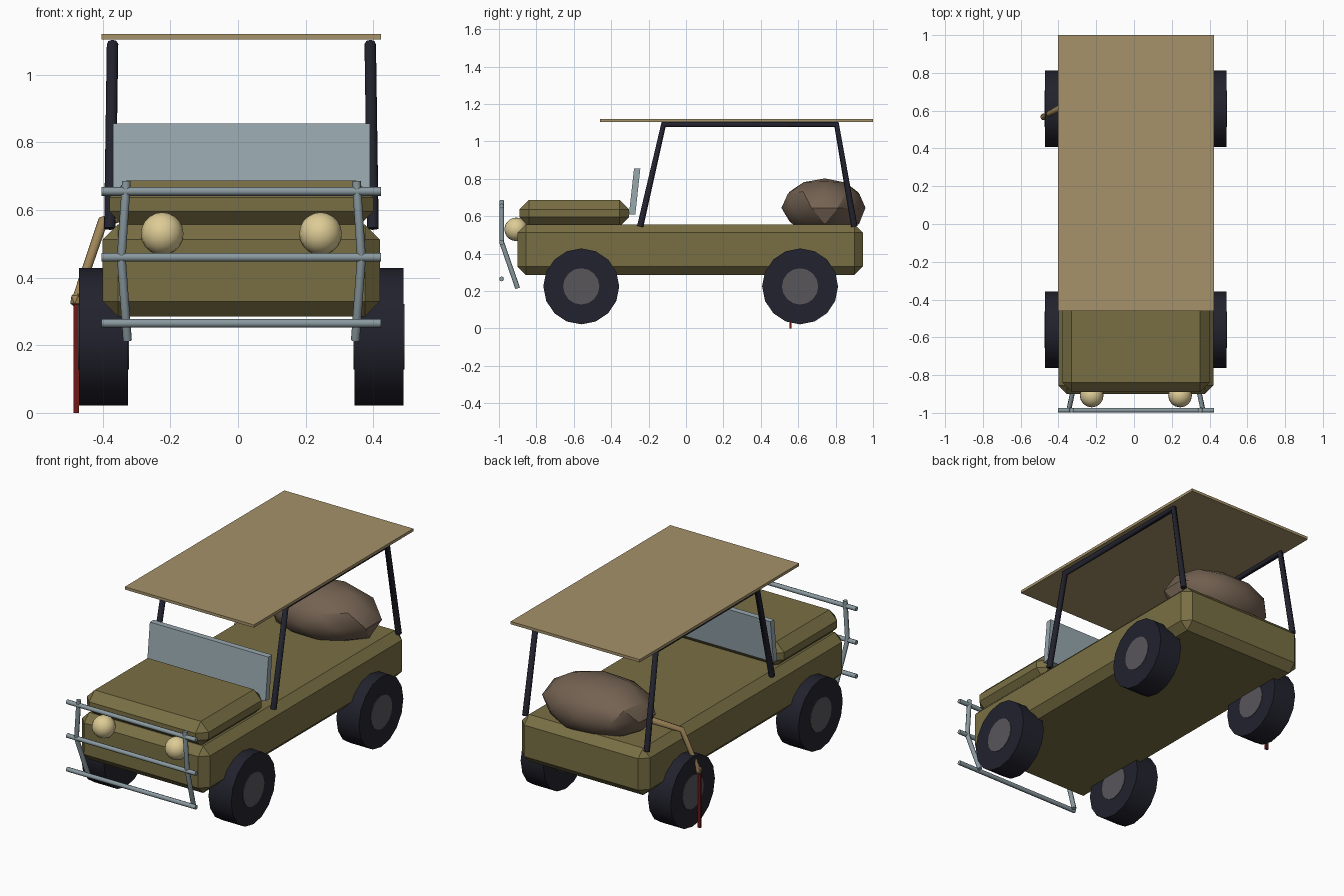
import bpy, bmesh, math, random
from mathutils import Vector, Matrix

if "Cube" in bpy.data.objects:
    bpy.data.objects.remove(bpy.data.objects["Cube"])

random.seed(4)
CX = 0.01  # mirror plane of the vehicle


def mat(name, r, g, b):
    m = bpy.data.materials.new(name)
    lin = [((c / 255 + 0.055) / 1.055) ** 2.4 if c > 10 else c / 255 / 12.92 for c in (r, g, b)]
    m.diffuse_color = (*lin, 1)
    m.use_nodes = True
    m.node_tree.nodes["Principled BSDF"].inputs["Base Color"].default_value = m.diffuse_color
    return m


OLIVE = mat("olive paint", 121, 111, 68)
TAN = mat("tan canvas", 166, 146, 106)
BLACK = mat("dark rubber", 34, 34, 46)
HUB = mat("grey hub", 88, 86, 90)
STEEL = mat("pale steel", 138, 154, 160)
GLASS = mat("windscreen grey", 152, 168, 174)
LAMP = mat("lamp cream", 222, 204, 150)
BROWN = mat("hide brown", 116, 98, 82)
LIMB = mat("limb tan", 158, 132, 88)
RED = mat("dark red", 110, 24, 24)


def finish(name, bm, material, angle=None):
    bmesh.ops.recalc_face_normals(bm, faces=bm.faces)
    me = bpy.data.meshes.new(name)
    bm.to_mesh(me)
    bm.free()
    me.materials.append(material)
    ob = bpy.data.objects.new(name, me)
    bpy.context.collection.objects.link(ob)
    if angle:
        bpy.ops.object.select_all(action='DESELECT')
        ob.select_set(True)
        bpy.context.view_layer.objects.active = ob
        bpy.ops.object.shade_smooth_by_angle(angle=math.radians(angle))
    return ob


def box(name, lo, hi, material, bevel=0.0):
    lo, hi = Vector(lo), Vector(hi)
    bm = bmesh.new()
    bmesh.ops.create_cube(bm, size=1)
    for v in bm.verts:
        v.co = Vector([(lo[i] + hi[i]) / 2 + v.co[i] * (hi[i] - lo[i]) for i in range(3)])
    if bevel:
        bmesh.ops.bevel(bm, geom=bm.edges[:], offset=bevel, segments=1, affect='EDGES')
    return finish(name, bm, material)


def wheel_disc(name, x0, x1, y, z, r, sides, material):
    bm = bmesh.new()
    m = Matrix.Translation(((x0 + x1) / 2, y, z)) @ Matrix.Rotation(math.pi / 2, 4, 'Y')
    bmesh.ops.create_cone(bm, cap_ends=True, segments=sides, radius1=r, radius2=r,
                          depth=x1 - x0, matrix=m)
    return finish(name, bm, material, 30)


def tube(name, points, radius, material, taper=None):
    cu = bpy.data.curves.new(name, 'CURVE')
    cu.dimensions = '3D'
    cu.bevel_depth = radius
    cu.bevel_resolution = 2
    cu.use_fill_caps = True
    sp = cu.splines.new('POLY')
    sp.points.add(len(points) - 1)
    for i, p in enumerate(points):
        sp.points[i].co = (*p, 1)
        sp.points[i].radius = taper[i] if taper else 1
    ob = bpy.data.objects.new(name, cu)
    bpy.context.collection.objects.link(ob)
    cu.materials.append(material)
    bpy.ops.object.select_all(action='DESELECT')
    ob.select_set(True)
    bpy.context.view_layer.objects.active = ob
    bpy.ops.object.convert(target='MESH')
    return bpy.context.view_layer.objects.active


def blob(name, centre, radii, material, subdiv=2, jitter=0.0, angle=30):
    bm = bmesh.new()
    bmesh.ops.create_icosphere(bm, subdivisions=subdiv, radius=1)
    for v in bm.verts:
        k = 1 + random.uniform(-jitter, jitter)
        v.co = Vector([centre[i] + v.co[i] * radii[i] * k for i in range(3)])
    return finish(name, bm, material, angle)


# Body, bonnet and canopy
box("body", (-0.40, -0.90, 0.285), (0.42, 0.945, 0.557), OLIVE, 0.045)
box("bonnet", (-0.38, -0.89, 0.545), (0.40, -0.305, 0.687), OLIVE, 0.05)
box("canopy", (-0.403, -0.46, 1.104), (0.423, 1.0, 1.12), TAN)

# Windscreen, leaning slightly back
screen = box("windscreen", (-0.37, -0.305, 0.61), (0.39, -0.271, 0.855), GLASS)
for v in screen.data.vertices:
    v.co.y += (v.co.z - 0.61) * 0.11

for side, s in (("left", -1), ("right", 1)):
    # Canopy frame
    tube(f"canopy_frame_{side}",
         [(CX + s * 0.389, -0.245, 0.545), (CX + s * 0.381, -0.12, 1.09),
          (CX + s * 0.381, 0.805, 1.09), (CX + s * 0.389, 0.90, 0.545)], 0.017, BLACK)
    # Wheels with hubs standing slightly proud
    for end, y in (("front", -0.56), ("rear", 0.61)):
        a, b = sorted((CX + s * 0.335, CX + s * 0.48))
        wheel_disc(f"{end}_tyre_{side}", a, b, y, 0.225, 0.203, 16, BLACK)
        wheel_disc(f"{end}_hub_{side}", a - 0.003, b + 0.003, y, 0.225, 0.097, 16, HUB)
    # Headlamp
    bm = bmesh.new()
    bmesh.ops.create_uvsphere(bm, u_segments=16, v_segments=10, radius=0.063,
                              matrix=Matrix.Translation((CX + s * 0.234, -0.908, 0.53)))
    finish(f"headlamp_{side}", bm, LAMP, 40)
    # Upright of the front guard
    tube(f"guard_upright_{side}",
         [(CX + s * 0.34, -0.985, 0.685), (CX + s * 0.355, -0.985, 0.46),
          (CX + s * 0.337, -0.90, 0.215)], 0.013, STEEL)

# Cross bars of the front guard
for i, z in enumerate((0.655, 0.46, 0.265)):
    tube(f"guard_bar_{i + 1}", [(-0.403, -0.986, z), (0.423, -0.986, z)], 0.013, STEEL)

# Carcass on the rear deck, with a hanging limb and drip
blob("carcass", (0.035, 0.742, 0.645), (0.325, 0.225, 0.16), BROWN, 2, 0.04)
tube("hanging_limb", [(-0.22, 0.70, 0.62), (-0.40, 0.61, 0.565), (-0.475, 0.57, 0.345)],
     0.017, LIMB, (1.2, 1.0, 0.8))
blob("limb_tip", (-0.478, 0.567, 0.335), (0.02, 0.02, 0.026), LIMB, 1)
box("drip", (-0.487, 0.553, 0.0), (-0.47, 0.565, 0.32), RED)
